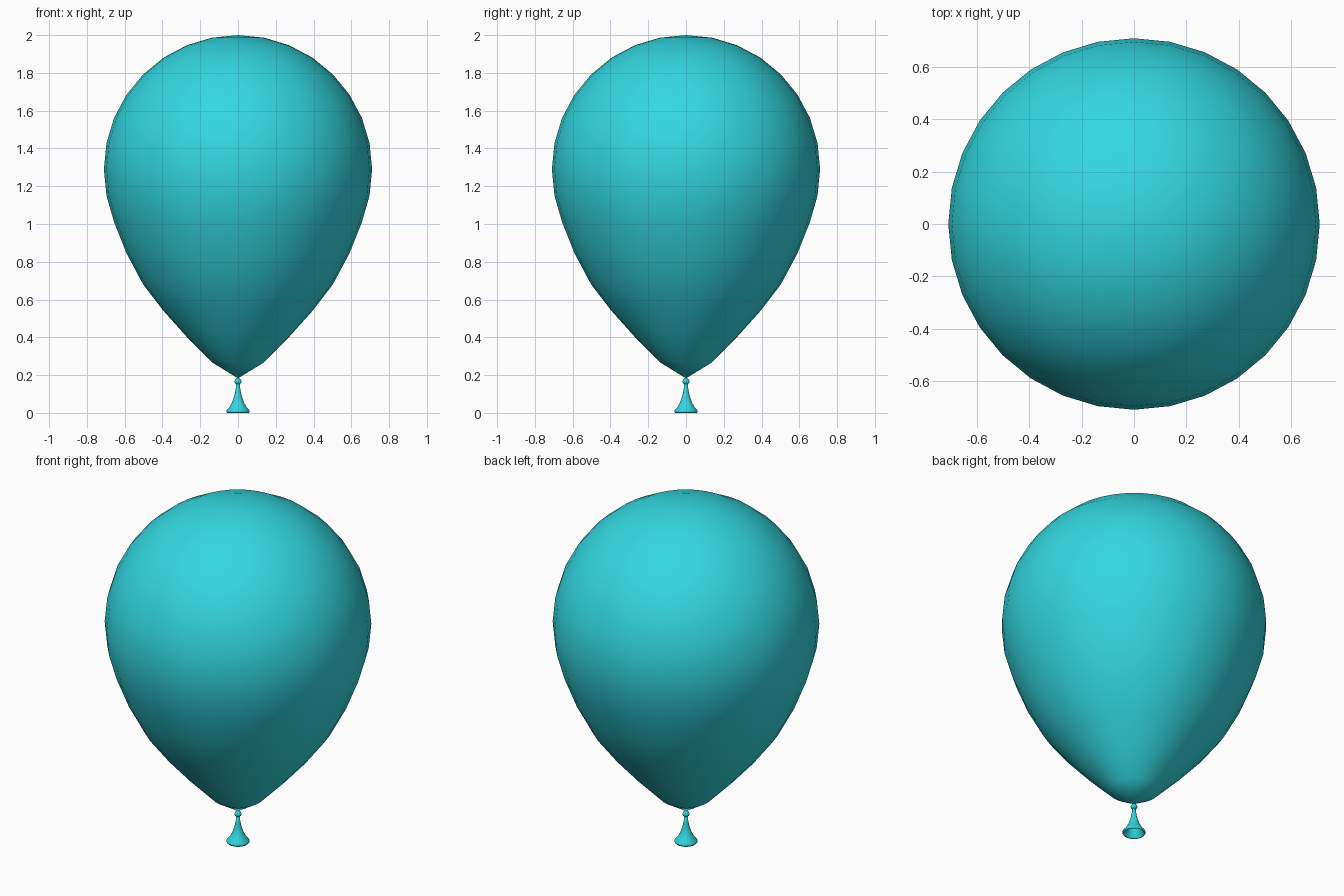
import bpy, bmesh, math

if "Cube" in bpy.data.objects:
    bpy.data.objects.remove(bpy.data.objects["Cube"])

teal = bpy.data.materials.new("turquoise rubber")
teal.diffuse_color = (0.032, 0.68, 0.75, 1)
teal.use_nodes = True
teal.node_tree.nodes["Principled BSDF"].inputs["Base Color"].default_value = teal.diffuse_color


def lathe(name, profile, segments):
    """Spin a list of (radius, z) about the z axis; radius 0 makes a pole."""
    bm = bmesh.new()
    verts = [bm.verts.new((r, 0, z)) for r, z in profile]
    edges = [bm.edges.new(p) for p in zip(verts, verts[1:])]
    bmesh.ops.spin(bm, geom=verts + edges, cent=(0, 0, 0), axis=(0, 0, 1),
                   angle=2 * math.pi, steps=segments, use_duplicate=False)
    bmesh.ops.remove_doubles(bm, verts=bm.verts, dist=0.0005)
    bmesh.ops.recalc_face_normals(bm, faces=bm.faces)
    me = bpy.data.meshes.new(name)
    bm.to_mesh(me)
    bm.free()
    me.materials.append(teal)
    me.polygons.foreach_set("use_smooth", [True] * len(me.polygons))
    ob = bpy.data.objects.new(name, me)
    bpy.context.collection.objects.link(ob)
    return ob


# Balloon body: round upper half, lower rings pulled down into a taper
R, zc = 0.71, 1.29
upper = [(R * math.sin(k * math.pi / 16), zc + R * math.cos(k * math.pi / 16))
         for k in range(9)]
lower_z = [1.15, 1.01, 0.845, 0.68, 0.54, 0.403, 0.268, 0.183]
lower = [(R * math.sin((9 + i) * math.pi / 16), z) for i, z in enumerate(lower_z)]
lathe("balloon_body", upper + lower, 32)

# Tied knot: small flattened bead
lathe("knot", [(0, 0.187), (0.007, 0.184), (0.017, 0.173), (0.019, 0.166),
               (0.016, 0.158), (0.009, 0.152), (0, 0.151)], 32)

# Flared neck: outer wall, rolled lip, hollow inside
lathe("neck", [(0, 0.157), (0.009, 0.155), (0.013, 0.12), (0.020, 0.088),
               (0.032, 0.055), (0.046, 0.030), (0.060, 0.014), (0.062, 0.007),
               (0.058, 0.0), (0.053, 0.005), (0.042, 0.026), (0.028, 0.051),
               (0.016, 0.084), (0.009, 0.118), (0, 0.135)], 32)
